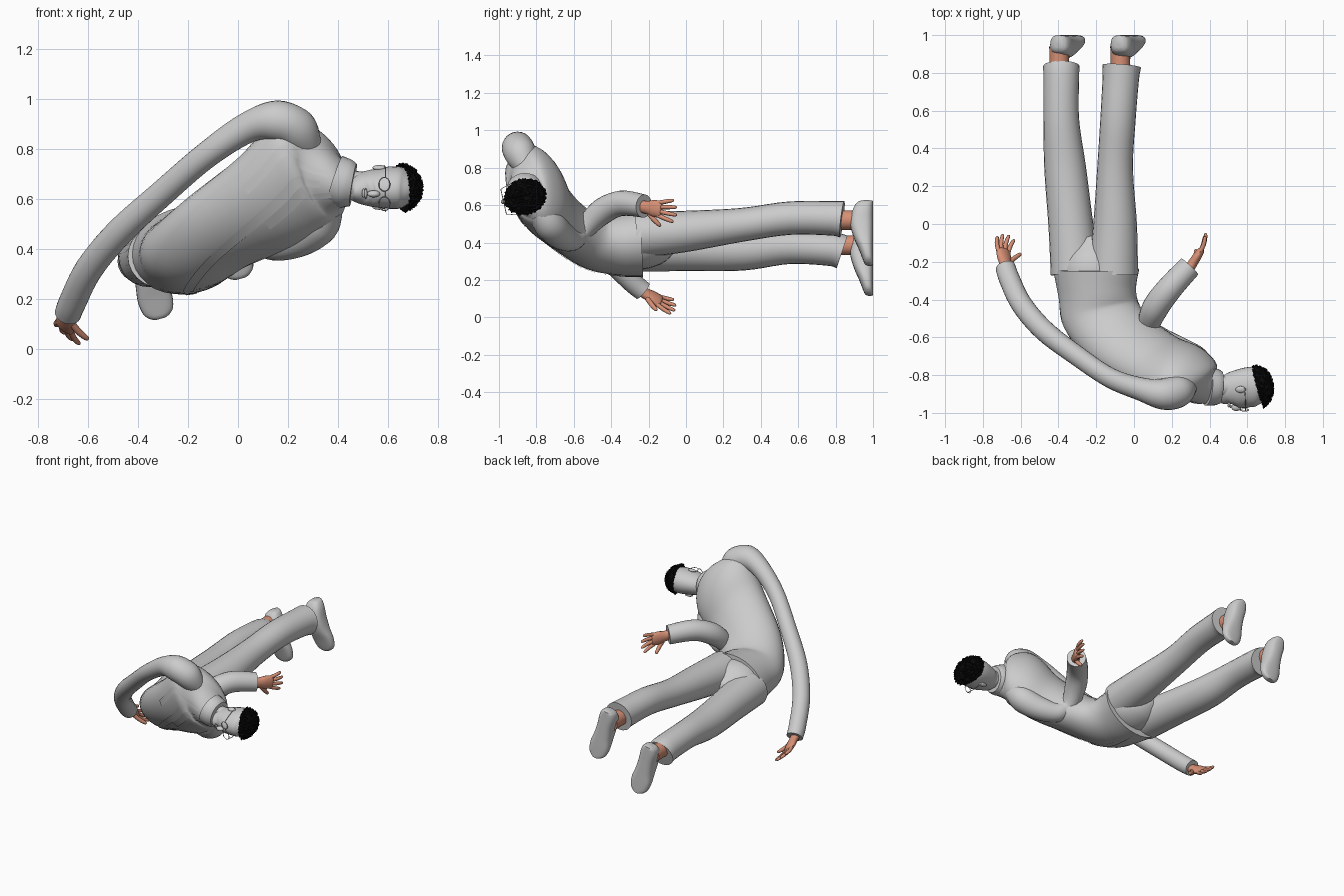
import bpy, bmesh, math, random
from mathutils import Vector, Matrix

random.seed(4)
cube = bpy.data.objects.get("Cube")
if cube:
    bpy.data.objects.remove(cube)


def material(name, color):
    m = bpy.data.materials.new(name)
    m.use_nodes = True
    m.diffuse_color = color
    m.node_tree.nodes["Principled BSDF"].inputs["Base Color"].default_value = color
    return m


CLOTH = material("pale grey", (.6, .6, .6, 1))
SKIN = material("warm skin", (.68, .28, .18, 1))
BLACK = material("black hair", (.003, .003, .003, 1))
X, Y, Z = Vector((1, 0, 0)), Vector((0, 1, 0)), Vector((0, 0, 1))


def finish(name, bm, mat, smooth=True):
    bmesh.ops.recalc_face_normals(bm, faces=bm.faces[:])
    mesh = bpy.data.meshes.new(name)
    bm.to_mesh(mesh)
    bm.free()
    mesh.materials.append(mat)
    obj = bpy.data.objects.new(name, mesh)
    bpy.context.collection.objects.link(obj)
    if smooth:
        bpy.ops.object.select_all(action='DESELECT')
        obj.select_set(True)
        bpy.context.view_layer.objects.active = obj
        bpy.ops.object.shade_smooth_by_angle(angle=math.radians(50))
    return obj


def blend(a, b, c, d, t):
    """Catmull-Rom interpolation, for numbers and vectors alike."""
    return (b * 2 + (c - a) * t + (a * 2 - b * 5 + c * 4 - d) * t ** 2
            + (b * 3 - a - c * 3 + d) * t ** 3) * .5


def surface(rings, steps=5, sides=24, power=1.0, up=None):
    """Rows of points through rings of (centre, side vector, depth)."""
    last = len(rings) - 1
    keys = []
    for i in range(last):
        quad = [rings[min(max(i + k, 0), last)] for k in (-1, 0, 1, 2)]
        for s in range(steps):
            keys.append([blend(*[q[j] for q in quad], s / steps) for j in range(3)])
    keys.append(list(rings[last]))
    rows = []
    for i, (c, u, depth) in enumerate(keys):
        along = keys[min(i + 1, len(keys) - 1)][0] - keys[max(i - 1, 0)][0]
        v = (up or u.cross(along).normalized()) * depth
        row = []
        for k in range(sides):
            a = math.tau * k / sides
            co, si = math.cos(a), math.sin(a)
            row.append(c + u * math.copysign(abs(co) ** power, co)
                       + v * math.copysign(abs(si) ** power, si))
        rows.append(row)
    return rows


def skin_rows(name, rows, mat, closed=True):
    bm = bmesh.new()
    grid = [[bm.verts.new(p) for p in row] for row in rows]
    n = len(grid[0])
    for a, b in zip(grid, grid[1:]):
        for k in range(n if closed else n - 1):
            j = (k + 1) % n
            bm.faces.new((a[k], a[j], b[j], b[k]))
    if closed:
        bm.faces.new(grid[0])
        bm.faces.new(grid[-1])
    return finish(name, bm, mat)


def loft(name, rings, mat, **options):
    return skin_rows(name, surface(rings, **options), mat)


def tube(name, points, mat, side=X, flat=1.0, **options):
    """Limb through (x, y, z, radius) points; flat scales the width across side."""
    rings = []
    for i, p in enumerate(points):
        c = Vector(p[:3])
        t = Vector(points[min(i + 1, len(points) - 1)][:3]) - Vector(points[max(i - 1, 0)][:3])
        t.normalize()
        u = (side - t * side.dot(t)).normalized()
        rings.append((c, u * p[3] * flat, p[3]))
    return loft(name, rings, mat, **options)


def blob(name, centre, axes, mat):
    bm = bmesh.new()
    bmesh.ops.create_uvsphere(bm, u_segments=16, v_segments=10, radius=1)
    for v in bm.verts:
        v.co = centre + axes[0] * v.co.x + axes[1] * v.co.y + axes[2] * v.co.z
    return finish(name, bm, mat)


# Twisted jacket body, hem to collar
torso = [((-.20, -.24, .395), (.225, 0, .05), .175),
         ((-.195, -.36, .39), (.205, .02, .03), .165),
         ((-.17, -.49, .40), (.20, .06, -.01), .148),
         ((-.065, -.62, .475), (.16, .10, -.085), .14),
         ((.12, -.745, .59), (.12, .09, -.165), .15),
         ((.245, -.80, .69), (.11, .08, -.21), .155),
         ((.32, -.83, .71), (.085, .06, -.19), .135),
         ((.38, -.855, .68), (.03, .03, -.12), .105),
         ((.42, -.865, .66), (.01, .02, -.085), .09)]
rows = surface([(Vector(c), Vector(u), d) for c, u, d in torso], sides=32)
skin_rows("jacket_body", rows, CLOTH)


# Thin front edge and lapels laid over the chest
def strip(name, start, stop, column, widths):
    out = []
    for i in range(start, stop):
        mid = sum(rows[i], Vector()) / len(rows[i])
        w = widths * (i - start) // (stop - start) + 1
        out.append([p + (p - mid).normalized() * .004
                    for p in rows[i][column - w:column + 1]])
    skin_rows(name, out, CLOTH, closed=False)


strip("front_placket", 0, 36, 9, 1)
strip("right_lapel", 20, 38, 12, 2)
strip("left_lapel", 20, 38, 8, 2)

# Standing collar and neck
tube("collar", [(.385, -.86, .675, .102), (.43, -.863, .66, .098), (.46, -.865, .655, .086)],
     CLOTH, side=Z)
tube("neck", [(.36, -.86, .67, .06), (.45, -.86, .655, .058), (.54, -.86, .645, .06)], CLOTH, side=Z)

# Sleeves
tube("right_sleeve", [(.28, -.85, .80, .06), (.235, -.885, .875, .085), (.155, -.90, .91, .083),
                      (.04, -.875, .885, .062), (-.125, -.815, .775, .053),
                      (-.305, -.695, .62, .053), (-.475, -.565, .465, .056),
                      (-.595, -.425, .32, .056), (-.66, -.29, .19, .055),
                      (-.68, -.23, .14, .053)], CLOTH, side=Z)
tube("left_sleeve", [(.35, -.78, .57, .07), (.32, -.73, .50, .085), (.23, -.67, .44, .077),
                     (.13, -.605, .42, .064), (.08, -.55, .47, .058), (.11, -.45, .565, .07),
                     (.185, -.345, .61, .068), (.295, -.225, .595, .062)], CLOTH, side=Z)

# Trousers
tube("trouser_seat", [(-.2, -.36, .40, .13), (-.205, -.24, .40, .145), (-.21, -.14, .40, .115),
                      (-.215, -.06, .41, .05)], CLOTH, flat=1.3)
legs = {"left": [(-.11, -.26, .44, .125), (-.10, 0, .46, .11), (-.10, .3, .495, .09),
                 (-.085, .55, .53, .089), (-.07, .77, .53, .092), (-.065, .835, .525, .098)],
        "right": [(-.31, -.26, .37, .125), (-.335, 0, .36, .113), (-.365, .3, .355, .105),
                  (-.385, .55, .375, .09), (-.385, .77, .365, .09), (-.385, .835, .35, .092)]}
for side, path in legs.items():
    tube(side + "_trouser_leg", path, CLOTH, flat=1.05)

# Ankles and shoes: length fraction, half width, height above the sole
profile = [(0, .025, .07), (.04, .045, .09), (.15, .058, .11), (.35, .058, .122),
           (.55, .062, .105), (.75, .07, .075), (.9, .062, .055), (.97, .042, .045), (1, .02, .035)]
for side, heel, ankle in (("left", Vector((-.08, 1, .62)), (-.072, .52)),
                          ("right", Vector((-.40, 1, .46)), (-.395, .385))):
    ax, az = ankle
    tube(side + "_ankle", [(ax, .78, az, .054), (ax, .86, az, .052), (ax, .94, az, .054)], SKIN)
    toe = Vector((.09, 0, -.34))
    across = Vector((toe.z, 0, -toe.x)).normalized()
    loft(side + "_shoe", [(heel + toe * t - Y * h / 2, across * w, h / 2) for t, w, h in profile],
         CLOTH, power=.75, up=Y)


# Hands: palm, four fingers and a thumb
def hand(side, wrist, aim, thumb_side, palm_dir):
    aim = aim.normalized()
    thumb = (thumb_side - aim * thumb_side.dot(aim)).normalized()
    curl = palm_dir.normalized()
    loft(side + "_palm", [(wrist + aim * s, thumb * w, d) for s, w, d in
                          ((-.03, .034, .028), (.02, .035, .026), (.06, .045, .024),
                           (.1, .044, .019), (.112, .036, .011))], SKIN, sides=14)

    def digit(name, base, way, length, r):
        pts = [base + way * length * f + curl * length * f * f * .3 for f in (0, .4, .75, .95, 1)]
        tube(name, [(*p, r * k) for p, k in zip(pts, (1, 1, .9, .65, .25))], SKIN,
             side=thumb, sides=10, steps=2)

    for i, length in enumerate((.088, .1, .096, .078)):
        offset = 1 - i * 2 / 3
        digit(f"{side}_finger_{i + 1}", wrist + aim * .095 + thumb * offset * .034,
              (aim + thumb * offset * .3).normalized(), length, .0118)
    digit(side + "_thumb", wrist + aim * .035 + thumb * .03,
          (aim * .8 + thumb * .75).normalized(), .09, .0135)


hand("left", Vector((.3, -.225, .59)), Vector((.55, .85, -.12)), -Z, Vector((-.6, .4, 0)))
hand("right", Vector((-.68, -.23, .135)), Vector((-.12, .82, -.45)),
     Vector((.65, 0, -.65)), Vector((.4, .1, .1)))

# Head lies along +x and looks toward the front
F = Vector((0, -.97, -.22)).normalized()
L = X.cross(F)
C = Vector((0, -.868, .643))
head = [(.452, .055, .02, .025), (.462, .05, .04, .045), (.485, .03, .058, .075),
        (.52, .012, .07, .095), (.57, .002, .079, .104), (.62, -.005, .084, .108),
        (.655, -.004, .08, .103), (.685, 0, .06, .08), (.705, 0, .03, .04)]
loft("head", [(C + X * x + F * f, L * w, d) for x, f, w, d in head], CLOTH)


def at(x, side, front):
    return C + X * x + L * side + F * front


blob("nose", at(.542, 0, .106), (X * .026, L * .014, F * .019), CLOTH)
blob("upper_lip", at(.511, 0, .1), (X * .006, L * .022, F * .008), CLOTH)
blob("lower_lip", at(.502, 0, .096), (X * .007, L * .019, F * .008), CLOTH)
for s, side in ((1, "left"), (-1, "right")):
    blob(side + "_ear", at(.565, s * .081, -.01), (X * .028, L * .01, F * .018), CLOTH)
    # Spectacle lens rim and temple arm
    rim = []
    for k in range(25):
        a = math.tau * k / 24
        rim.append((*at(.585 + .022 * math.sin(a), s * .04 + .028 * math.cos(a), .11), .0022))
    tube(side + "_glasses_rim", rim, CLOTH, side=F, sides=6, steps=1)
    tube(side + "_glasses_arm", [(*at(.59, s * .068, .11), .002), (*at(.59, s * .085, .05), .002),
                                 (*at(.585, s * .087, -.02), .002)], CLOTH, sides=6)
tube("glasses_bridge", [(*at(.59, -.012, .112), .002), (*at(.59, .012, .112), .002)], CLOTH, sides=6)

# Cropped spiky hair
bm = bmesh.new()
bmesh.ops.create_icosphere(bm, subdivisions=5, radius=1)
bmesh.ops.transform(bm, verts=bm.verts[:], matrix=Matrix.Rotation(.4, 4, 'X'))
low = [v for v in bm.verts if v.co.x < .08 + .35 * v.co.z]
bmesh.ops.delete(bm, geom=low, context='VERTS')
for v in bm.verts:
    p = v.co * random.choice((.99, 1, 1.02, 1.04, 1.09))
    v.co = at(.645 + p.x * .09, p.y * .094, p.z * .115)
finish("hair", bm, BLACK, smooth=False)
